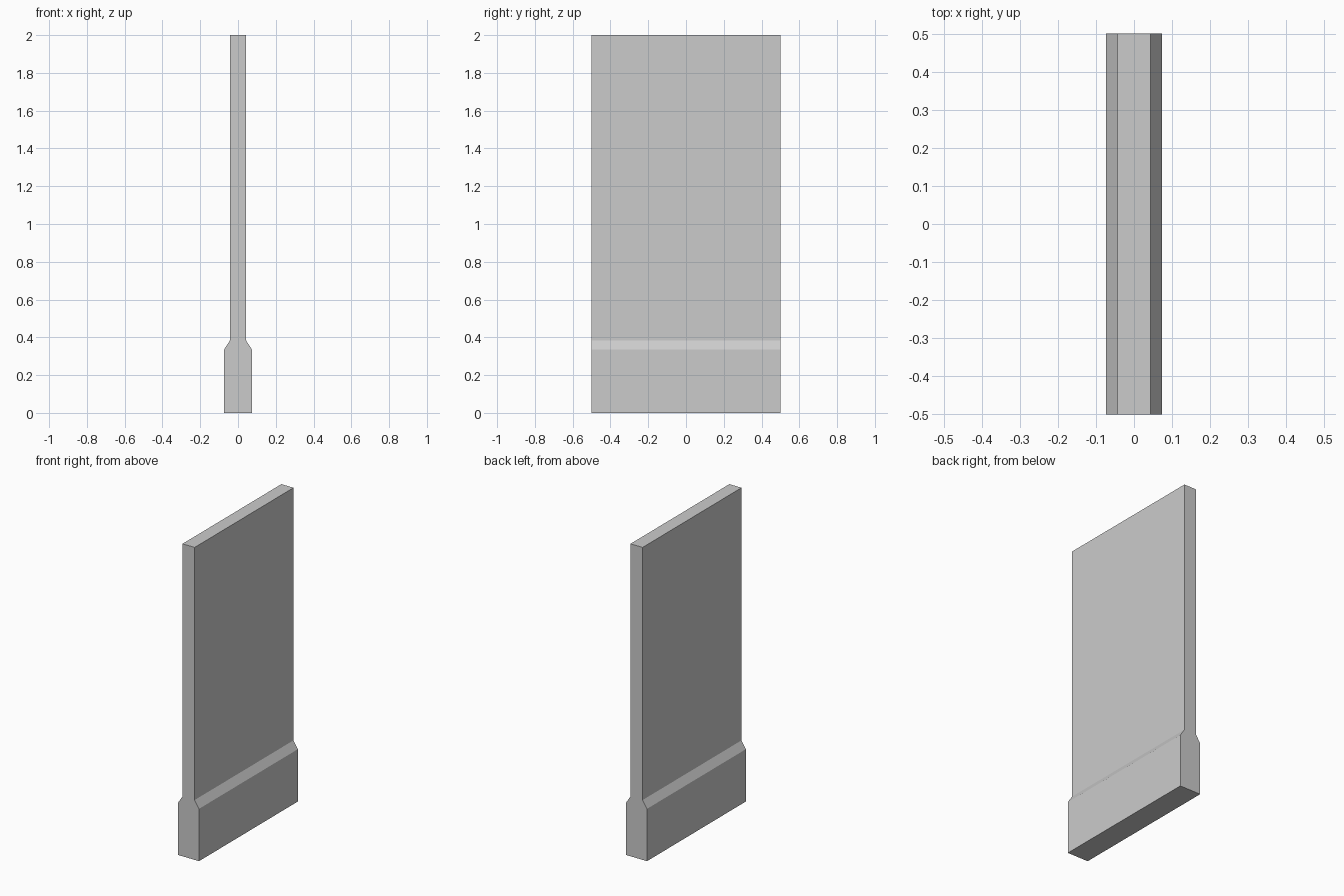
import bpy
import bmesh

if "Cube" in bpy.data.objects:
    bpy.data.objects.remove(bpy.data.objects["Cube"])

# Half of the barrier cross-section (x, z): wide foot, sloped shoulder, thin wall
half = [(0.074, 0.0), (0.074, 0.335), (0.043, 0.383), (0.043, 2.0)]
profile = half + [(-x, z) for x, z in reversed(half)]

# Extrude the mirrored section along y
bm = bmesh.new()
face = bm.faces.new([bm.verts.new((x, -0.5, z)) for x, z in profile])
extruded = bmesh.ops.extrude_face_region(bm, geom=[face], use_keep_orig=True)
moved = [v for v in extruded["geom"] if isinstance(v, bmesh.types.BMVert)]
bmesh.ops.translate(bm, verts=moved, vec=(0, 1, 0))
bmesh.ops.recalc_face_normals(bm, faces=bm.faces)

mesh = bpy.data.meshes.new("barrier_wall")
bm.to_mesh(mesh)
bm.free()
bpy.context.collection.objects.link(bpy.data.objects.new("barrier_wall", mesh))
